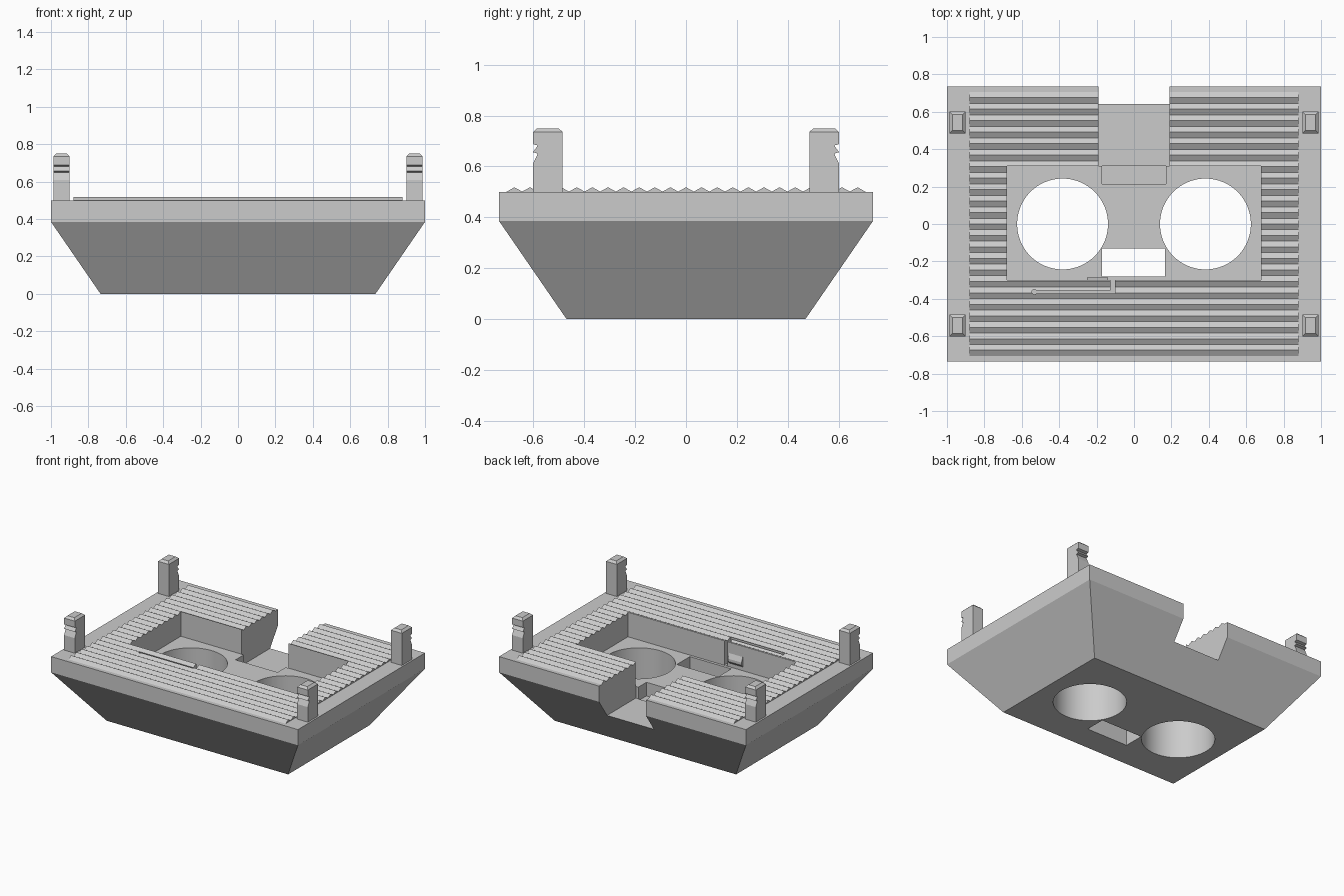
import bpy, bmesh, math
from mathutils import Vector

old = bpy.data.objects.get("Cube")
if old:
    bpy.data.objects.remove(old, do_unlink=True)

grey = bpy.data.materials.new("light_grey")
grey.use_nodes = True
grey.diffuse_color = (0.6, 0.6, 0.6, 1)
grey.node_tree.nodes["Principled BSDF"].inputs["Base Color"].default_value = (0.6, 0.6, 0.6, 1)


def finish(name, bm):
    bmesh.ops.recalc_face_normals(bm, faces=bm.faces[:])
    mesh = bpy.data.meshes.new(name)
    bm.to_mesh(mesh)
    bm.free()
    mesh.materials.append(grey)
    obj = bpy.data.objects.new(name, mesh)
    bpy.context.collection.objects.link(obj)
    return obj


def loft(name, rings):
    """Closed solid through rings of equal point count."""
    bm = bmesh.new()
    loops = [[bm.verts.new(p) for p in ring] for ring in rings]
    n = len(loops[0])
    for a, b in zip(loops, loops[1:]):
        for i in range(n):
            bm.faces.new((a[i], a[(i + 1) % n], b[(i + 1) % n], b[i]))
    bm.faces.new(loops[0])
    bm.faces.new(loops[-1])
    return finish(name, bm)


def rect(x0, x1, y0, y1, z):
    return [(x0, y0, z), (x1, y0, z), (x1, y1, z), (x0, y1, z)]


def box(name, x0, x1, y0, y1, z0, z1):
    return loft(name, [rect(x0, x1, y0, y1, z) for z in (z0, z1)])


def extrude_x(name, profile, x0, x1):
    return loft(name, [[(x, y, z) for y, z in profile] for x in (x0, x1)])


def cylinder(name, x, y, r, z0, z1, n=64):
    angles = [2 * math.pi * i / n for i in range(n)]
    return loft(name, [[(x + r * math.cos(a), y + r * math.sin(a), z) for a in angles]
                       for z in (z0, z1)])


def cut(target, cutters):
    for c in cutters:
        m = target.modifiers.new(c.name, "BOOLEAN")
        m.operation, m.solver, m.object = "DIFFERENCE", "EXACT", c
    graph = bpy.context.evaluated_depsgraph_get()
    mesh = bpy.data.meshes.new_from_object(target.evaluated_get(graph))
    target.modifiers.clear()
    target.data = mesh


# Tray body: flared hull with a straight rim
W, D, TOP = 1.0, 0.735, 0.5
hull = [(0.735, 0.47, 0), (W, D, 0.385), (W, D, TOP)]
body = loft("tray_body", [rect(-x, x, -y, y, z) for x, y, z in hull])

# Ribbed top: one sawtooth profile along x
count, reach = 23, 0.675
step = 2 * reach / (count - 1)
teeth = [(-reach - step / 2, TOP)]
for i in range(count):
    y = -reach + i * step
    teeth += [(y, TOP + 0.018), (y + step / 2, TOP + 0.001)]
teeth[-1] = (reach + step / 2, TOP)
ribs = extrude_x("ribbed_top", teeth, -0.88, 0.88)

# Pocket, rear channel, holes and latch gaps
FLOOR = 0.335
cutters = [
    box("pocket_cutter", -0.68, 0.68, -0.30, 0.31, FLOOR, 0.7),
    box("channel_cutter", -0.19, 0.19, 0.309, 0.9, 0.25, 0.7),
    box("pit_cutter", -0.17, 0.17, 0.215, 0.311, 0.235, 0.7),
    box("window_cutter", -0.17, 0.165, -0.28, -0.13, -0.1, 0.7),
    box("latch_slit_cutter", -0.54, -0.102, -0.372, -0.355, FLOOR + 0.001, 0.7),
    box("latch_end_cutter", -0.125, -0.101, -0.371, -0.29, FLOOR + 0.002, 0.7),
    cylinder("latch_relief_cutter", -0.533, -0.363, 0.013, FLOOR + 0.003, 0.7, 24),
]
for side in (-1, 1):
    cutters.append(cylinder("round_hole_cutter", side * 0.382, 0, 0.243, -0.1, 0.7))
for part in (body, ribs):
    cut(part, cutters)
for c in cutters:
    bpy.data.objects.remove(c, do_unlink=True)

# Latch nub on the spring arm
extrude_x("latch_nub", [(-0.302, 0.36), (-0.285, 0.38), (-0.285, 0.40), (-0.302, 0.44)],
          -0.25, -0.14)

# Corner posts: toothed on the outer side, chamfered cap
tooth_profile = [(0.485, 0.49), (0.602, 0.49), (0.602, 0.61), (0.583, 0.65), (0.602, 0.656),
                 (0.583, 0.682), (0.602, 0.688), (0.602, 0.735), (0.485, 0.735)]
for end, sy in (("front", -1), ("back", 1)):
    for side, sx in (("right", -1), ("left", 1)):
        extrude_x(f"{end}_{side}_post", [(sy * y, z) for y, z in tooth_profile],
                  sx * 0.90, sx * 0.987)
        x0, x1 = sorted((sx * 0.90, sx * 0.987))
        y0, y1 = sorted((sy * 0.485, sy * 0.602))
        c = 0.016
        loft(f"{end}_{side}_post_cap", [rect(x0, x1, y0, y1, 0.735),
                                        rect(x0 + c, x1 - c, y0 + c, y1 - c, 0.75)])

# Smooth the round holes, keep every edge sharp
bpy.ops.object.select_all(action="DESELECT")
body.select_set(True)
bpy.context.view_layer.objects.active = body
bpy.ops.object.shade_smooth_by_angle(angle=math.radians(20))
